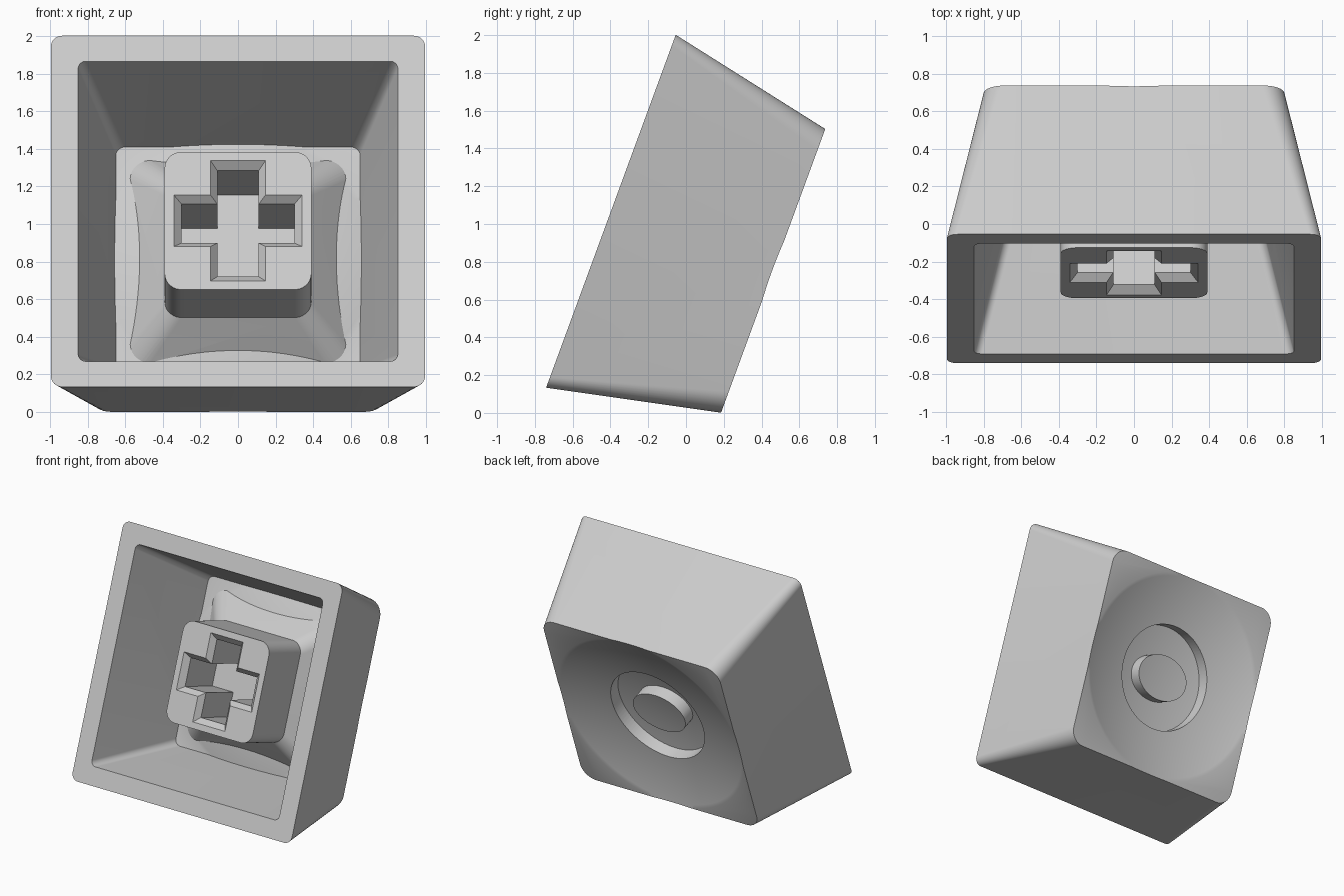
import bpy, bmesh
from math import sin, cos, pi, asin, radians
from mathutils import Matrix, Vector

cube = bpy.data.objects.get("Cube")
if cube:
    bpy.data.objects.remove(cube, do_unlink=True)

grey = bpy.data.materials.new("plain grey plastic")
grey.use_nodes = True
COLOUR = (0.6, 0.6, 0.6, 1)
grey.diffuse_color = COLOUR
grey.node_tree.nodes["Principled BSDF"].inputs["Base Color"].default_value = COLOUR


# Cross-sections as lists of (x, y), counter-clockwise
def rounded_square(half, radius, steps=10):
    pts = []
    for k, (sx, sy) in enumerate([(1, 1), (-1, 1), (-1, -1), (1, -1)]):
        for i in range(steps + 1):
            a = (k + i / steps) * pi / 2
            pts.append((sx * (half - radius) + radius * cos(a),
                        sy * (half - radius) + radius * sin(a)))
    return pts


def ellipse(a, b, n=96):
    return [(a * cos(2 * pi * i / n), b * sin(2 * pi * i / n)) for i in range(n)]


def cross(arm, w):
    quarter = [(arm, -w), (arm, w), (w, w)]
    pts = []
    for _ in range(4):
        pts += quarter
        quarter = [(-y, x) for x, y in quarter]
    return pts


def loft(name, sections):
    """Solid through (height, outline) sections, listed from low to high."""
    bm = bmesh.new()
    rings = [[bm.verts.new((x, y, h)) for x, y in pts] for h, pts in sections]
    n = len(rings[0])
    for low, high in zip(rings, rings[1:]):
        for i in range(n):
            j = (i + 1) % n
            bm.faces.new((low[i], low[j], high[j], high[i]))
    bm.faces.new(rings[0][::-1])
    bm.faces.new(rings[-1])
    bmesh.ops.recalc_face_normals(bm, faces=bm.faces)
    mesh = bpy.data.meshes.new(name)
    bm.to_mesh(mesh)
    bm.free()
    mesh.materials.append(grey)
    obj = bpy.data.objects.new(name, mesh)
    bpy.context.collection.objects.link(obj)
    return obj


def bowl(name, bottom, radius=2.6, reach=1.1, rings=28):
    """Lens-shaped solid whose underside is part of a sphere."""
    top = asin(reach / radius)
    sections = []
    for i in range(rings):
        a = top * (i + 0.3) / (rings - 0.7)
        r = radius * sin(a)
        sections.append((bottom + radius * (1 - cos(a)), ellipse(r, r)))
    return loft(name, sections)


def combine(obj, cutter, operation="DIFFERENCE"):
    mod = obj.modifiers.new("cut", "BOOLEAN")
    mod.operation, mod.solver, mod.object = operation, "EXACT", cutter
    graph = bpy.context.evaluated_depsgraph_get()
    mesh = bpy.data.meshes.new_from_object(obj.evaluated_get(graph))
    obj.modifiers.clear()
    obj.data = mesh
    bpy.data.objects.remove(cutter, do_unlink=True)


DISH, UNDERSIDE = 0.783, 0.669

# Tapered shell with a spherical dish on its top
shell = loft("cap_shell", [(0, rounded_square(0.995, 0.06)),
                           (0.915, rounded_square(0.80, 0.12))])
combine(shell, bowl("dish_cutter", DISH))

# Oval groove around a raised island in the dish
groove = bowl("groove_cutter", DISH - 0.10)
combine(groove, loft("groove_outer", [(0.3, ellipse(0.413, 0.418)),
                                      (0.9, ellipse(0.413, 0.418))]), "INTERSECT")
combine(groove, loft("groove_island", [(0.2, ellipse(0.235, 0.178)),
                                       (1.2, ellipse(0.235, 0.178))]))
combine(shell, groove)

# Hollow inside, with the dish bulging into its floor
cavity = loft("cavity_cutter", [(-0.1, rounded_square(0.876, 0.04)),
                                (0.777, rounded_square(0.65, 0.05))])
combine(cavity, bowl("bulge_cutter", UNDERSIDE))
combine(shell, cavity)

# Square stem flaring out into the floor, with a chamfered cross socket
stem = loft("stem", [(0.146, rounded_square(0.39, 0.09)),
                     (0.578, rounded_square(0.39, 0.09)),
                     (0.80, rounded_square(0.595, 0.11))])
combine(stem, bowl("stem_trim", UNDERSIDE + 0.007))
combine(stem, loft("socket_cutter", [(0.10, cross(0.385, 0.184)),
                                     (0.19, cross(0.30, 0.11)),
                                     (0.565, cross(0.30, 0.11))]))

# Tip the part up so that the open side faces the front
tilt = radians(20.17)
s, c = sin(tilt), cos(tilt)
pose = Matrix.Translation(Vector((0, -0.3975, 1.0675))) @ Matrix(
    ((-1, 0, 0), (0, s, c), (0, c, -s))).to_4x4()

bpy.ops.object.select_all(action="DESELECT")
for part in (shell, stem):
    part.data.transform(pose)
    part.select_set(True)
bpy.context.view_layer.objects.active = shell
bpy.ops.object.shade_smooth_by_angle(angle=radians(30))
